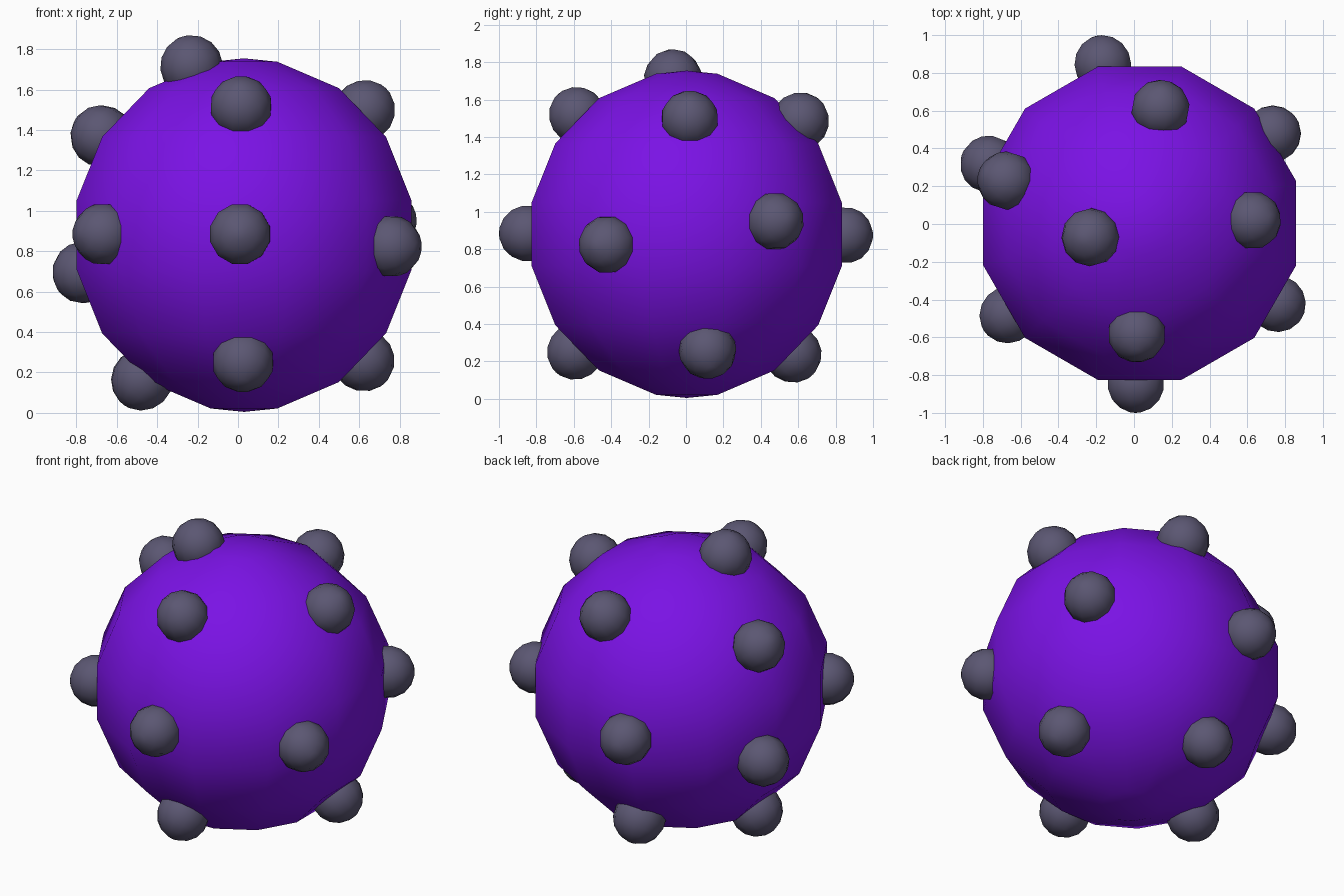
import bpy, bmesh
from math import sin, cos, pi, radians
from mathutils import Vector, Matrix

if "Cube" in bpy.data.objects:
    bpy.data.objects.remove(bpy.data.objects["Cube"])


def material(name, rgb):
    m = bpy.data.materials.new(name)
    m.diffuse_color = (*rgb, 1)
    m.use_nodes = True
    m.node_tree.nodes["Principled BSDF"].inputs["Base Color"].default_value = m.diffuse_color
    return m


def ball(name, radius, centre, axis, mat):
    """Twelve-sided ball: eight rings between two shallow pole caps."""
    angles = [0] + [radians(11.25 + 22.5 * i) for i in range(8)] + [pi]
    bm = bmesh.new()
    start = Matrix.Rotation(radians(15), 3, 'Z')
    pts = [bm.verts.new(start @ Vector((radius * sin(a), 0, radius * cos(a)))) for a in angles]
    edges = [bm.edges.new(pair) for pair in zip(pts, pts[1:])]
    bmesh.ops.spin(bm, geom=pts + edges, cent=(0, 0, 0), axis=(0, 0, 1),
                   angle=2 * pi, steps=12)
    bmesh.ops.remove_doubles(bm, verts=bm.verts, dist=radius * 0.001)
    bmesh.ops.recalc_face_normals(bm, faces=bm.faces)
    for f in bm.faces:
        f.smooth = True
    mesh = bpy.data.meshes.new(name)
    bm.to_mesh(mesh)
    bm.free()
    mesh.materials.append(mat)
    ob = bpy.data.objects.new(name, mesh)
    ob.location = centre
    ob.rotation_euler = Vector(axis).to_track_quat('Z', 'Y').to_euler()
    bpy.context.collection.objects.link(ob)
    return ob


purple = material("purple", (0.195, 0.006, 0.78))
slate = material("slate", (0.105, 0.095, 0.17))

# Main body
body_centre = Vector((0.03, 0.004, 0.88))
body = ball("body", 0.875, body_centre, (0, 0, 1), purple)
body.rotation_euler = (0, 0, 0)

# Studs scattered over the surface, each pointing outwards
studs = [
    (0.015, -0.58, 1.515), (0.01, -0.845, 0.885), (0.025, -0.59, 0.255),
    (-0.665, -0.48, 0.885), (0.755, -0.42, 0.825), (-0.475, -0.035, 0.165),
    (0.62, 0.115, 0.26), (-0.765, 0.315, 0.695), (-0.675, 0.23, 1.37),
    (-0.23, -0.07, 1.715), (0.625, 0.02, 1.495), (0.73, 0.475, 0.95),
    (-0.165, 0.845, 0.875), (0.14, 0.61, 1.485), (-0.07, 0.57, 0.24),
]
for i, p in enumerate(studs, 1):
    ball(f"stud_{i}", 0.155, p, Vector(p) - body_centre, slate)
